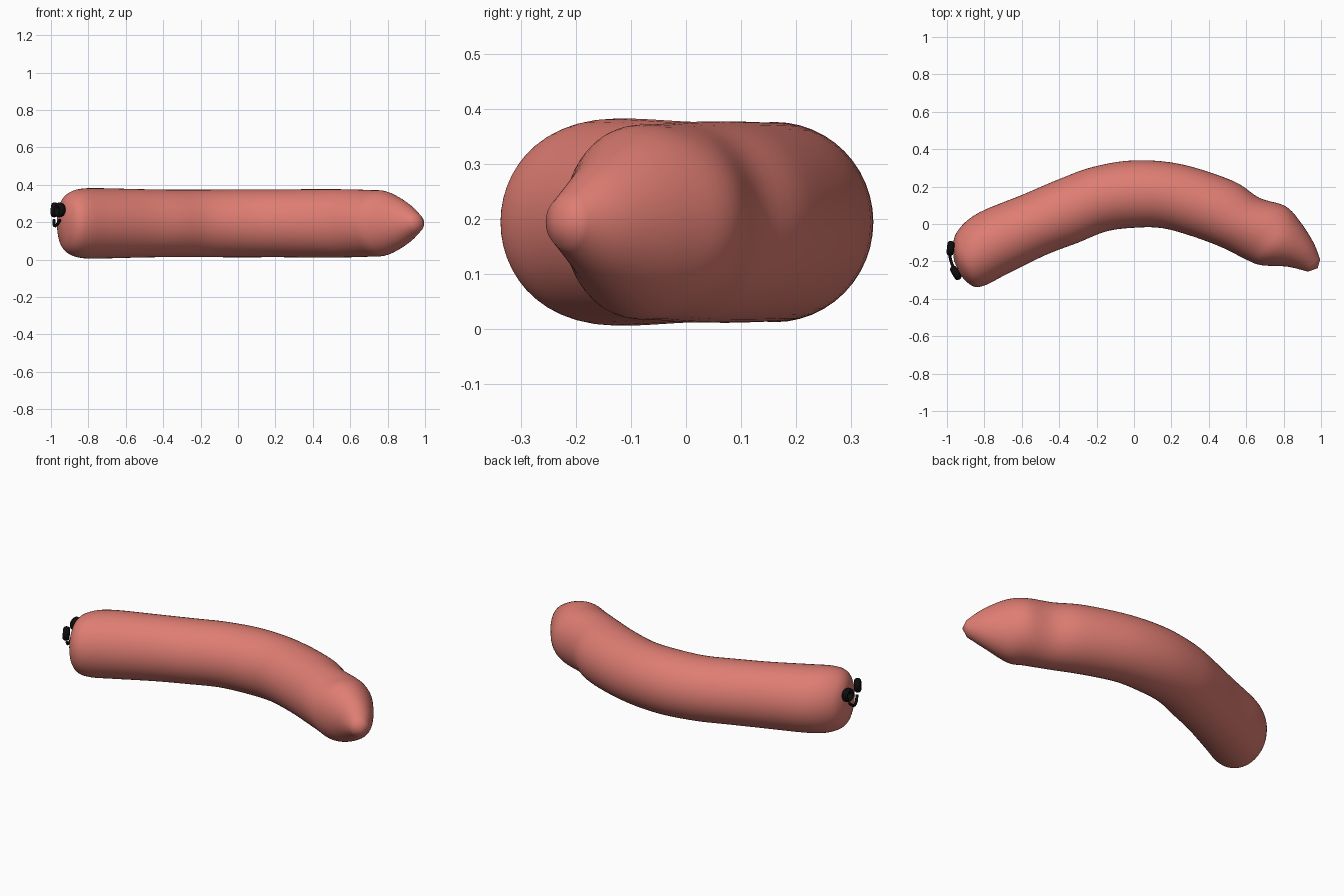
import bpy, bmesh, math
from mathutils import Vector

if "Cube" in bpy.data.objects:
    bpy.data.objects.remove(bpy.data.objects["Cube"])


def material(name, rgb):
    m = bpy.data.materials.new(name)
    m.diffuse_color = (*rgb, 1)
    m.use_nodes = True
    m.node_tree.nodes["Principled BSDF"].inputs["Base Color"].default_value = m.diffuse_color
    return m


PINK = material("salmon pink", (0.73, 0.205, 0.17))
BLACK = material("black", (0.004, 0.004, 0.004))
ZC = 0.194

# Body stations: outer edge x, y, inner edge x, y, half height
STATIONS = [
    (-0.968, -0.125, -0.935, -0.26, 0.08),
    (-0.965, -0.09, -0.90, -0.305, 0.13),
    (-0.945, -0.04, -0.85, -0.336, 0.165),
    (-0.89, 0.02, -0.79, -0.325, 0.185),
    (-0.80, 0.075, -0.68, -0.268, 0.188),
    (-0.60, 0.155, -0.47, -0.165, 0.183),
    (-0.40, 0.24, -0.30, -0.10, 0.180),
    (-0.22, 0.305, -0.15, -0.04, 0.180),
    (0.00, 0.34, 0.00, -0.02, 0.182),
    (0.25, 0.32, 0.15, -0.022, 0.181),
    (0.53, 0.23, 0.31, -0.065, 0.183),
    (0.67, 0.14, 0.47, -0.125, 0.182),
    (0.81, 0.095, 0.60, -0.19, 0.178),
    (0.89, 0.01, 0.68, -0.22, 0.170),
    (0.96, -0.10, 0.82, -0.228, 0.11),
    (0.995, -0.19, 0.93, -0.255, 0.045),
]


def catmull(p0, p1, p2, p3, t):
    return [0.5 * (2 * b + (c - a) * t + (2 * a - 5 * b + 4 * c - d) * t * t
                   + (3 * b - a - 3 * c + d) * t ** 3)
            for a, b, c, d in zip(p0, p1, p2, p3)]


def build_body(sides=48, steps=5):
    n = len(STATIONS)
    rows = []
    for i in range(n - 1):
        q = [STATIONS[min(max(i + k, 0), n - 1)] for k in (-1, 0, 1, 2)]
        rows += [catmull(*q, s / steps) for s in range(steps)]
    rows.append(STATIONS[-1])
    bm = bmesh.new()
    rings = []
    for ux, uy, lx, ly, h in rows:
        c = Vector(((ux + lx) / 2, (uy + ly) / 2, ZC))
        v = Vector(((ux - lx) / 2, (uy - ly) / 2, 0))
        rings.append([bm.verts.new(c + v * math.cos(a) + Vector((0, 0, h * math.sin(a))))
                      for a in (2 * math.pi * k / sides for k in range(sides))])
    for r0, r1 in zip(rings, rings[1:]):
        for k in range(sides):
            j = (k + 1) % sides
            bm.faces.new((r0[k], r0[j], r1[j], r1[k]))
    # rounded end points
    for ring, tip in ((rings[0], (-0.963, -0.195, ZC)), (rings[-1], (0.982, -0.236, ZC))):
        t = bm.verts.new(tip)
        for k in range(sides):
            bm.faces.new((ring[k], ring[(k + 1) % sides], t))
    bmesh.ops.recalc_face_normals(bm, faces=bm.faces)
    for f in bm.faces:
        f.smooth = True
    me = bpy.data.meshes.new("worm_body")
    bm.to_mesh(me)
    bm.free()
    ob = bpy.data.objects.new("worm_body", me)
    bpy.context.collection.objects.link(ob)
    me.materials.append(PINK)


# Ring-shaped eyes on the blunt end
def build_eye(name, loc, normal):
    bpy.ops.mesh.primitive_torus_add(major_radius=0.027, minor_radius=0.013,
                                     major_segments=32, minor_segments=12, location=loc)
    ob = bpy.context.object
    ob.name = name
    ob.rotation_euler = Vector(normal).to_track_quat('Z', 'Y').to_euler()
    ob.scale = (1, 1, 1.4)
    ob.data.materials.append(BLACK)
    bpy.ops.object.shade_smooth()


# Smile: a thin bent tube
def build_mouth():
    cu = bpy.data.curves.new("mouth", 'CURVE')
    cu.dimensions = '3D'
    cu.bevel_depth = 0.008
    cu.bevel_resolution = 2
    cu.use_fill_caps = True
    sp = cu.splines.new('NURBS')
    pts = [(-0.984, -0.14, 0.212), (-0.986, -0.165, 0.188), (-0.979, -0.20, 0.178),
           (-0.965, -0.235, 0.188), (-0.953, -0.255, 0.212)]
    sp.points.add(len(pts) - 1)
    for p, co in zip(sp.points, pts):
        p.co = (*co, 1)
    sp.use_endpoint_u = True
    sp.order_u = 3
    ob = bpy.data.objects.new("mouth", cu)
    bpy.context.collection.objects.link(ob)
    cu.materials.append(BLACK)


build_body()
build_eye("eye_left", (-0.981, -0.13, 0.266), (-1, 0.1, 0.05))
build_eye("eye_right", (-0.953, -0.262, 0.266), (-0.85, -0.5, 0.05))
build_mouth()
